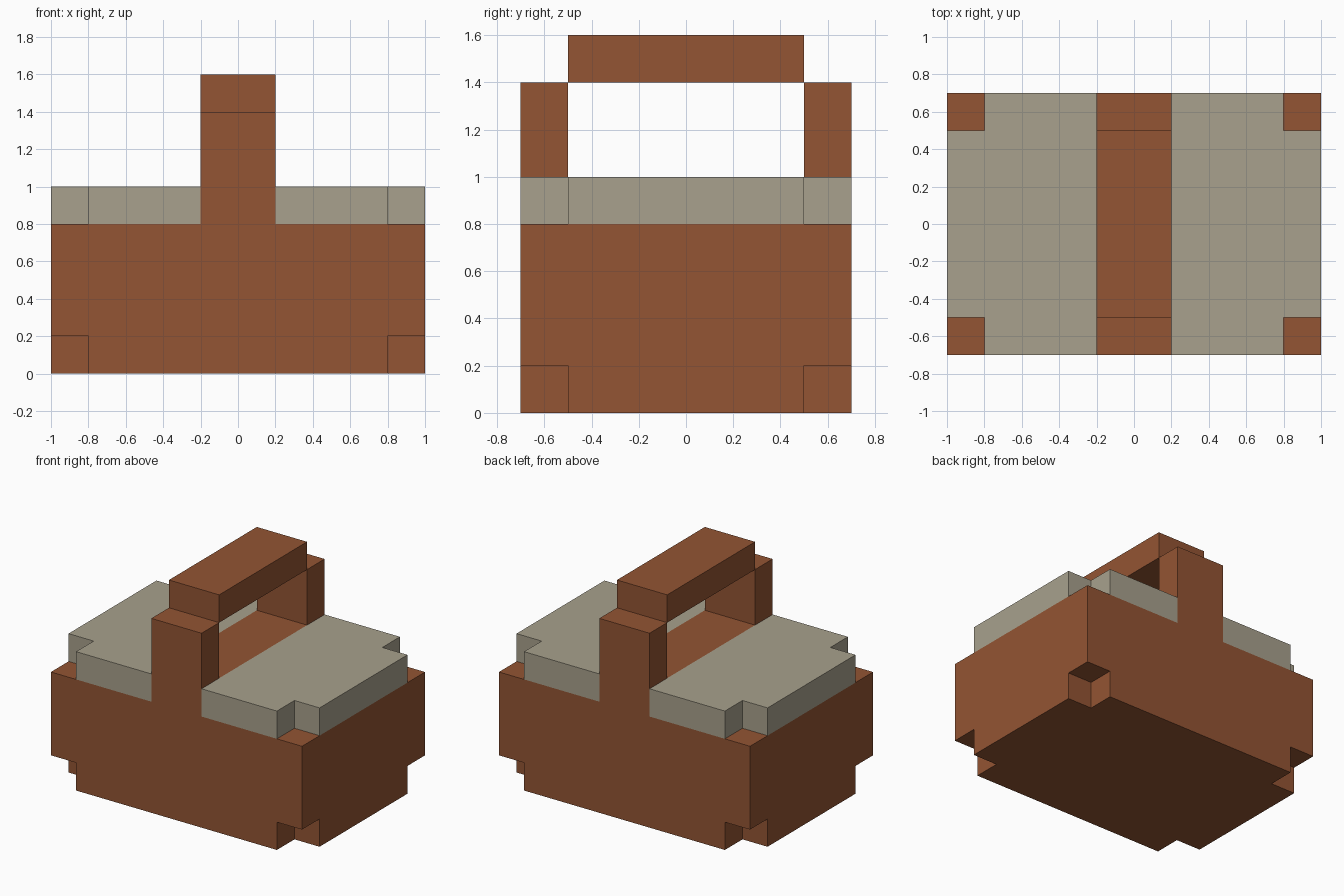
import bpy
import bmesh
from mathutils import Vector

cube = bpy.data.objects.get("Cube")
if cube:
    bpy.data.objects.remove(cube, do_unlink=True)

HX, HY = 1.0, 0.7      # half width and half depth
NOTCH = 0.2            # size of the corner cut-outs
GRIP = 0.2             # half width of the handle


def material(name, colour):
    mat = bpy.data.materials.new(name)
    mat.use_nodes = True
    mat.diffuse_color = colour
    mat.node_tree.nodes["Principled BSDF"].inputs["Base Color"].default_value = colour
    return mat


def prism(name, outline, depth, mat):
    """Extrude a flat outline of 3D points along the depth vector."""
    bm = bmesh.new()
    face = bm.faces.new([bm.verts.new(p) for p in outline])
    extruded = bmesh.ops.extrude_face_region(bm, geom=[face], use_keep_orig=True)
    moved = [g for g in extruded["geom"] if isinstance(g, bmesh.types.BMVert)]
    bmesh.ops.translate(bm, verts=moved, vec=Vector(depth))
    bmesh.ops.recalc_face_normals(bm, faces=bm.faces)
    mesh = bpy.data.meshes.new(name)
    bm.to_mesh(mesh)
    bm.free()
    mesh.materials.append(mat)
    obj = bpy.data.objects.new(name, mesh)
    bpy.context.collection.objects.link(obj)
    return obj


def box(name, hx, hy, z0, z1, mat):
    corners = [(-hx, -hy, z0), (hx, -hy, z0), (hx, hy, z0), (-hx, hy, z0)]
    return prism(name, corners, (0, 0, z1 - z0), mat)


brown = material("wicker brown", (0.292, 0.089, 0.033, 1))
grey = material("warm grey", (0.392, 0.356, 0.266, 1))

# Outer half of the footprint with notched corners, from the front to the back
ix, iy = HX - NOTCH, HY - NOTCH
half = [(ix, -HY), (ix, -iy), (HX, -iy), (HX, iy), (ix, iy), (ix, HY)]

# Notched base and full body
base = half + [(-x, -y) for x, y in half]
prism("basket_base", [(x, y, 0) for x, y in base], (0, 0, NOTCH), brown)
box("basket_body", HX, HY, NOTCH, 0.8, brown)

# Two lids either side of the handle
lid = [(GRIP, -HY)] + half + [(GRIP, HY)]
for name, side in (("left_lid", 1), ("right_lid", -1)):
    prism(name, [(side * x, y, 0.8) for x, y in lid], (0, 0, 0.2), grey)

# Centre strip and its two uprights, as one U-shaped profile
frame = [(-HY, 0.8), (HY, 0.8), (HY, 1.4), (iy, 1.4),
         (iy, 1), (-iy, 1), (-iy, 1.4), (-HY, 1.4)]
prism("handle_frame", [(-GRIP, y, z) for y, z in frame], (2 * GRIP, 0, 0), brown)

# Grip bar resting between the uprights
box("handle_bar", GRIP, iy, 1.4, 1.6, brown)
